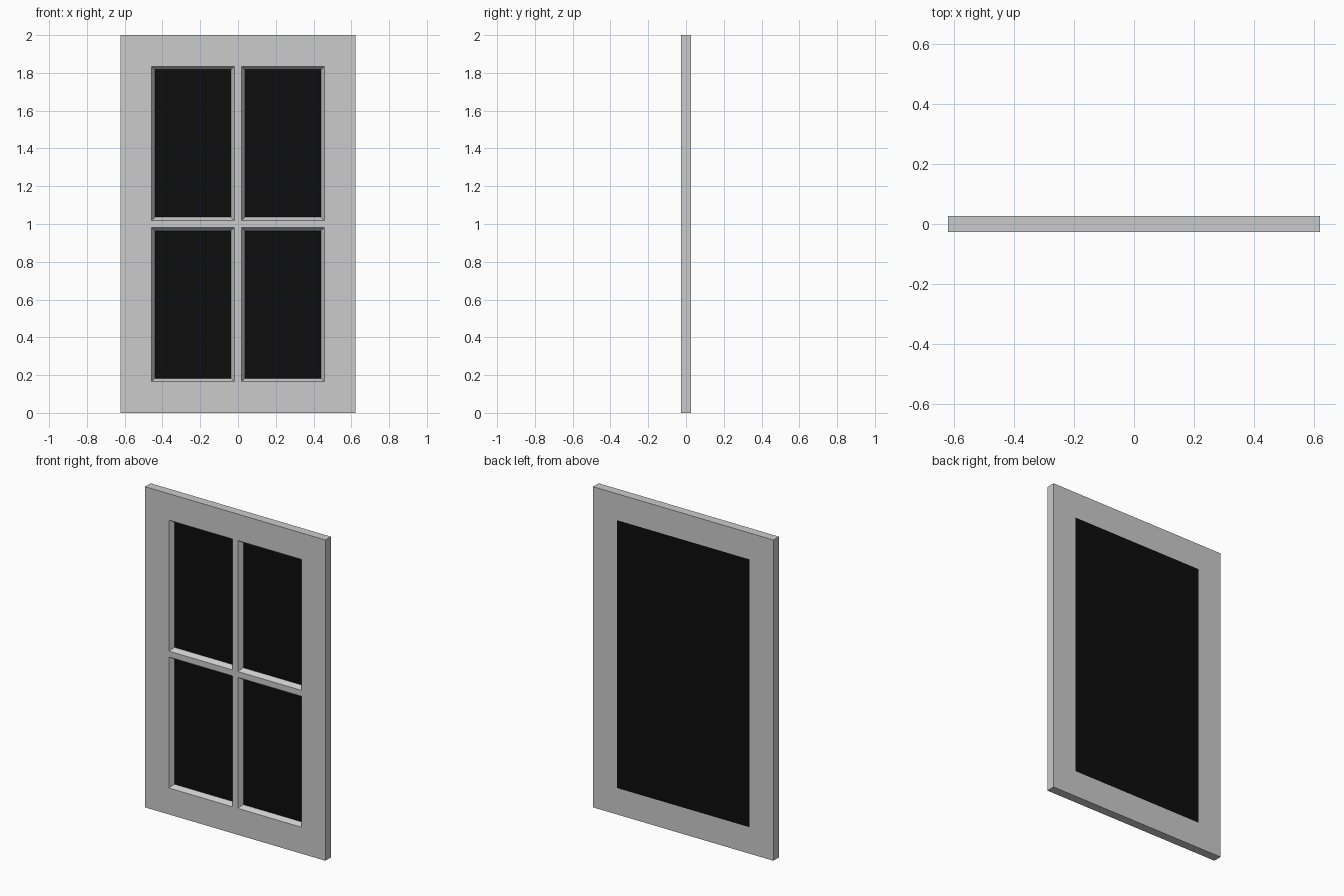
import bpy, bmesh

if "Cube" in bpy.data.objects:
    bpy.data.objects.remove(bpy.data.objects["Cube"])

W, H = 0.622, 1.0        # half width, half height
B = 0.165                # border width
T = 0.0275               # half thickness
BAR = 0.0185             # half width of glazing bars at the front
SLOPE = 0.018            # how far the reveals slope inwards
GLASS_Y = 0.0            # front of the glass
OX, OZ = W - B, H - B    # half size of the opening


def make_object(name, bm, mat=None):
    bmesh.ops.recalc_face_normals(bm, faces=bm.faces[:])
    me = bpy.data.meshes.new(name)
    bm.to_mesh(me)
    bm.free()
    ob = bpy.data.objects.new(name, me)
    bpy.context.collection.objects.link(ob)
    if mat:
        me.materials.append(mat)
    return ob


def bridge(bm, loops, closed):
    """Join consecutive vertex loops with quads, capping open ends."""
    n, m = len(loops), len(loops[0])
    for i in range(n if closed else n - 1):
        a, b = loops[i], loops[(i + 1) % n]
        for j in range(m):
            k = (j + 1) % m
            bm.faces.new((a[j], a[k], b[k], b[j]))
    if not closed:
        bm.faces.new(loops[0])
        bm.faces.new(loops[-1])


# Outer frame: profile (inset from outer edge, y) swept round the rectangle
profile = [(0, -T), (0, T), (B, T), (B, GLASS_Y), (B + SLOPE, GLASS_Y), (B, -T)]
bm = bmesh.new()
loops = [[bm.verts.new((sx * (W - d), y, H + sz * (H - d))) for d, y in profile]
         for sx, sz in ((-1, -1), (1, -1), (1, 1), (-1, 1))]
bridge(bm, loops, True)
make_object("window_frame", bm)


# Glazing bars: trapezoid section, wider towards the glass
section = [(-BAR, -T), (BAR, -T), (BAR + SLOPE, GLASS_Y), (-BAR - SLOPE, GLASS_Y)]


def glazing_bar(name, start, end, vertical):
    bm = bmesh.new()
    loops = [[bm.verts.new((c, y, H + t) if vertical else (t, y, H + c))
              for c, y in section] for t in (start, end)]
    bridge(bm, loops, False)
    make_object(name, bm)


glazing_bar("vertical_glazing_bar", -OZ, OZ, True)
glazing_bar("left_glazing_bar", -OX, -BAR, False)
glazing_bar("right_glazing_bar", BAR, OX, False)

# Dark glass panel, flush with the back of the frame
dark = bpy.data.materials.new("dark_glass")
dark.diffuse_color = (0.004, 0.004, 0.004, 1)
dark.use_nodes = True
dark.node_tree.nodes["Principled BSDF"].inputs["Base Color"].default_value = dark.diffuse_color
bm = bmesh.new()
bmesh.ops.create_cube(bm, size=1)
bmesh.ops.scale(bm, vec=(2 * OX, T - GLASS_Y, 2 * OZ), verts=bm.verts[:])
bmesh.ops.translate(bm, vec=(0, (T + GLASS_Y) / 2, H), verts=bm.verts[:])
make_object("glass_panel", bm, dark)
